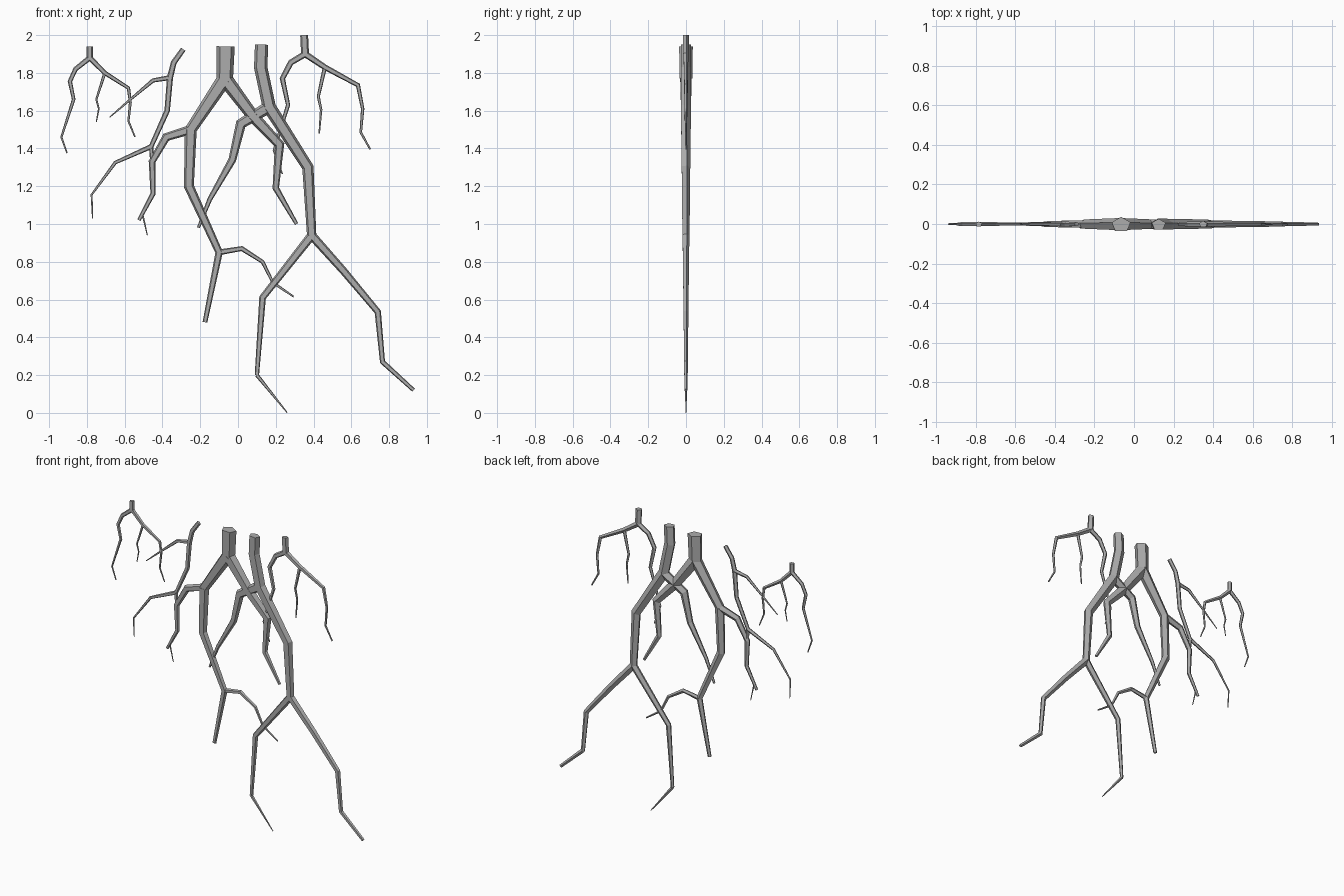
import bpy
import bmesh
import math
from mathutils import Vector

SIDES = 5          # pentagonal cross-section
DEPTH = 0.8        # roots are slightly flattened front to back

default_cube = bpy.data.objects.get("Cube")
if default_cube:
    bpy.data.objects.remove(default_cube, do_unlink=True)

# Single bark colour
bark = bpy.data.materials.new("root_grey")
bark.use_nodes = True
bark.diffuse_color = (0.42, 0.42, 0.42, 1)
shader = bark.node_tree.nodes["Principled BSDF"]
shader.inputs["Base Color"].default_value = bark.diffuse_color
shader.inputs["Roughness"].default_value = 0.9


def add_branch(bm, start_radius, end_radius, path):
    """Sweep a tapering pentagon along a path of (x, z) points."""
    points = [Vector((x, 0, z)) for x, z in path]
    lengths = [(b - a).length for a, b in zip(points, points[1:])]
    directions = [(b - a).normalized() for a, b in zip(points, points[1:])]
    travelled = 0
    rings = []
    for index, point in enumerate(points):
        before = directions[max(index - 1, 0)]
        after = directions[min(index, len(directions) - 1)]
        tangent = (before + after).normalized()
        across = Vector((-tangent.z, 0, tangent.x))
        mitre = 1 / max(tangent.dot(after), 0.7)
        share = travelled / sum(lengths)
        radius = start_radius + (end_radius - start_radius) * share
        ring = []
        for side in range(SIDES):
            angle = math.tau * side / SIDES
            offset = across * (math.sin(angle) * radius * mitre)
            offset.y = (math.cos(angle) - 0.1) * radius * DEPTH
            ring.append(bm.verts.new(point + offset))
        rings.append(ring)
        if index < len(lengths):
            travelled += lengths[index]
    # Side walls and end caps
    for lower, upper in zip(rings, rings[1:]):
        for side in range(SIDES):
            following = (side + 1) % SIDES
            bm.faces.new((lower[side], lower[following],
                          upper[following], upper[side]))
    bm.faces.new(rings[0])
    bm.faces.new(rings[-1])


def build_root(name, *branches):
    """Make one root object out of several (start, end, path) branches."""
    bm = bmesh.new()
    for start_radius, end_radius, path in branches:
        add_branch(bm, start_radius, end_radius, path)
    bmesh.ops.recalc_face_normals(bm, faces=bm.faces)
    mesh = bpy.data.meshes.new(name)
    bm.to_mesh(mesh)
    bm.free()
    mesh.materials.append(bark)
    root = bpy.data.objects.new(name, mesh)
    bpy.context.collection.objects.link(root)
    return root


# Thick central root: trunk, two forks and their side shoots
central_fork = (-.07, 1.77)
central_left = (-.25, 1.5)
central_knee = (-.1, .85)
build_root(
    "central_root",
    (.05, .046, [(-.065, 1.94), central_fork]),
    (.042, .032, [central_fork, central_left]),
    (.033, .013, [central_left, (-.26, 1.2), central_knee, (-.175, .48)]),
    (.042, .01, [central_fork, (.08, 1.57), (.22, 1.42), (.2, 1.19), (.31, 1)]),
    (.026, .01, [central_left, (-.38, 1.46), (-.455, 1.33), (-.45, 1.16),
                 (-.525, 1.02)]),
    (.016, .005, [central_knee, (.02, .87), (.13, .8), (.185, .69),
                  (.295, .615)]),
)

# Long root beside it, reaching the lowest point
long_fork = (.165, 1.62)
long_knee = (.39, .94)
build_root(
    "long_root",
    (.037, .037, [(.125, 1.95), (.12, 1.83), long_fork]),
    (.037, .026, [long_fork, (.37, 1.3), long_knee]),
    (.025, .011, [long_knee, (.56, .75), (.74, .535), (.765, .27), (.93, .12)]),
    (.025, .012, [long_knee, (.13, .61), (.1, .2)]),
    (.011, .003, [(.1, .2), (.26, .002)]),
    (.034, .008, [long_fork, (.015, 1.53), (-.03, 1.34), (-.15, 1.13),
                  (-.21, .98)]),
)

# Small root on the left side
left_fork = (.355, 1.9)
left_joint = (.46, 1.83)
build_root(
    "left_small_root",
    (.022, .022, [(.35, 2), left_fork]),
    (.018, .004, [left_fork, (.28, 1.855), (.235, 1.77), (.265, 1.63),
                  (.19, 1.39), (.235, 1.265)]),
    (.018, .005, [left_fork, left_joint, (.635, 1.735), (.66, 1.61),
                  (.65, 1.485), (.7, 1.395)]),
    (.012, .004, [left_joint, (.425, 1.675), (.44, 1.605), (.43, 1.48)]),
)

# Small root on the far right side
right_fork = (-.785, 1.88)
right_joint = (-.705, 1.8)
build_root(
    "right_small_root",
    (.017, .017, [(-.785, 1.94), right_fork]),
    (.015, .004, [right_fork, (-.86, 1.82), (-.89, 1.755), (-.87, 1.66),
                  (-.935, 1.46), (-.905, 1.375)]),
    (.015, .004, [right_fork, right_joint, (-.58, 1.72), (-.57, 1.645),
                  (-.58, 1.545), (-.545, 1.46)]),
    (.009, .003, [right_joint, (-.75, 1.66), (-.737, 1.61), (-.75, 1.54)]),
)

# Slender root between the far right and central ones
slender_fork = (-.36, 1.775)
slender_joint = (-.46, 1.41)
build_root(
    "slender_root",
    (.015, .017, [(-.29, 1.925), (-.34, 1.855), slender_fork]),
    (.017, .013, [slender_fork, (-.375, 1.6), slender_joint]),
    (.014, .003, [slender_joint, (-.65, 1.325), (-.775, 1.155), (-.77, 1.03)]),
    (.014, .003, [slender_fork, (-.45, 1.76), (-.575, 1.655), (-.68, 1.565)]),
    (.012, .003, [slender_joint, (-.445, 1.16), (-.505, 1.05), (-.48, .94)]),
)
